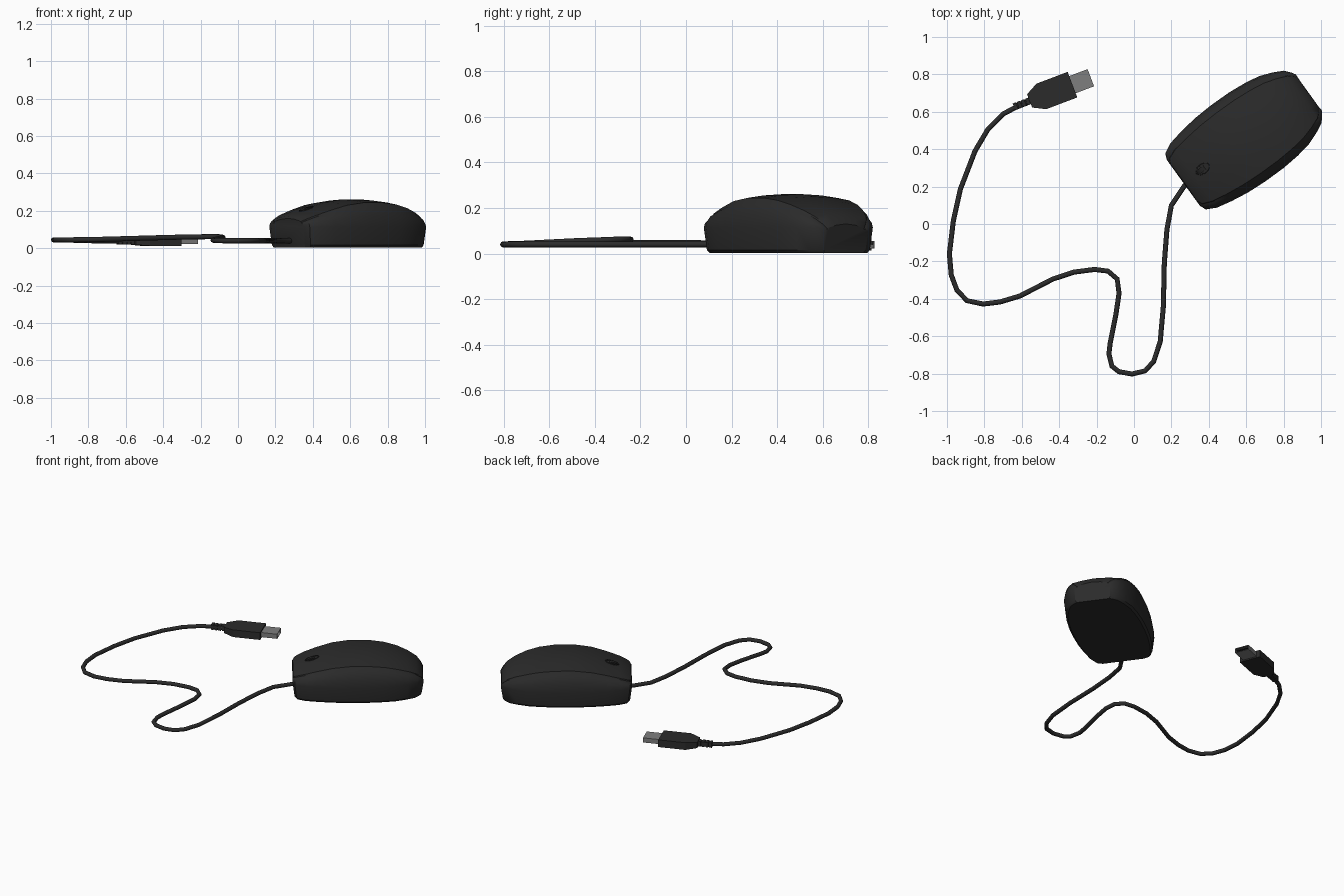
import bpy, bmesh, math
from mathutils import Matrix, Vector

if "Cube" in bpy.data.objects:
    bpy.data.objects.remove(bpy.data.objects["Cube"])


def material(name, r, g, b):
    m = bpy.data.materials.new(name)
    m.diffuse_color = (r, g, b, 1)
    m.use_nodes = True
    m.node_tree.nodes["Principled BSDF"].inputs["Base Color"].default_value = m.diffuse_color
    return m


BLACK = material("black plastic", 0.024, 0.024, 0.024)
DARK = material("dark rubber", 0.017, 0.017, 0.017)
METAL = material("plug metal", 0.21, 0.21, 0.21)


def finish(name, bm, mat, matrix, angle=30):
    bmesh.ops.recalc_face_normals(bm, faces=bm.faces)
    me = bpy.data.meshes.new(name)
    bm.to_mesh(me)
    bm.free()
    me.materials.append(mat)
    for p in me.polygons:
        p.use_smooth = True
    me.set_sharp_from_angle(angle=math.radians(angle))
    ob = bpy.data.objects.new(name, me)
    ob.matrix_world = matrix
    bpy.context.collection.objects.link(ob)
    return ob


def loft(rings):
    """Closed rings bridged by quads and capped at both ends."""
    bm = bmesh.new()
    vs = [[bm.verts.new(p) for p in r] for r in rings]
    n = len(vs[0])
    for a, b in zip(vs, vs[1:]):
        for i in range(n):
            j = (i + 1) % n
            bm.faces.new((a[i], a[j], b[j], b[i]))
    bm.faces.new(vs[0])
    bm.faces.new(vs[-1][::-1])
    return bm


def frame(x, y, z, degrees):
    return Matrix.Translation((x, y, z)) @ Matrix.Rotation(math.radians(degrees), 4, 'Z')


# Mouse shell: stations along its length (position, half width, crown height)
MOUSE = frame(0.59, 0.455, 0, 35.8)
stations = [(-0.402, 0.150, 0.160), (-0.388, 0.185, 0.172), (-0.335, 0.212, 0.193),
            (-0.25, 0.230, 0.220), (-0.15, 0.244, 0.247), (-0.04, 0.250, 0.261),
            (0.08, 0.249, 0.261), (0.18, 0.240, 0.250), (0.26, 0.226, 0.231),
            (0.33, 0.200, 0.206), (0.385, 0.172, 0.178), (0.412, 0.140, 0.152),
            (0.425, 0.118, 0.130)]


def mouse_ring(u, w, h):
    zm = min(0.115, 0.75 * h)              # height of the widest line
    hs = max(h - 0.02, zm + 0.012)         # height of the side seam
    half = [(0.90, 0.003, 0.955), (0.955, 0.016, 0.97), (1.0, zm, 1.0),
            (0.965, zm + 0.45 * (hs - zm), 1.0), (0.89, zm + 0.82 * (hs - zm), 0.997),
            (0.815, hs - 0.004, 0.995), (0.80, hs + 0.003, 0.995),
            (0.45, h - 0.006, 0.99)]
    pts = [(u * k, w * f, z) for f, z, k in half]
    return pts + [(u * 0.99, 0, h)] + [(x, -y, z) for x, y, z in reversed(pts)]


finish("mouse_shell", loft([mouse_ring(*s) for s in stations]), BLACK, MOUSE, 32)

# Scroll wheel and the oblong rim around its slot
bm = bmesh.new()
bmesh.ops.create_cone(bm, cap_ends=True, segments=24, radius1=0.04, radius2=0.04, depth=0.026,
                      matrix=Matrix.Rotation(math.pi / 2, 4, 'X'))
finish("scroll_wheel", bm, DARK, MOUSE @ Matrix.Translation((-0.277, 0, 0.178)))

bm = bmesh.new()
rows = []
for i in range(24):
    a = math.tau * i / 24
    rows.append([bm.verts.new((math.cos(a) * (0.041 + d), math.sin(a) * (0.021 + d), z))
                 for d, z in ((0, -0.006), (0, 0.003), (0.005, 0.003), (0.007, -0.006))])
for a, b in zip(rows, rows[1:] + rows[:1]):
    for j in range(4):
        k = (j + 1) % 4
        bm.faces.new((a[j], b[j], b[k], a[k]))
finish("wheel_slot_rim", bm, DARK,
       MOUSE @ Matrix.Translation((-0.277, 0, 0.211)) @ Matrix.Rotation(math.radians(-17), 4, 'Y'))

# Cable: round tube along a hand-placed path
path = [(0.30, 0.24, .04), (0.267, 0.20, .04), (0.20, 0.10, .04), (0.176, -0.03, .04),
        (0.162, -0.21, .04), (0.157, -0.44, .04), (0.14, -0.63, .04), (0.105, -0.735, .04),
        (0.06, -0.785, .04), (-0.01, -0.802, .04), (-0.08, -0.79, .04), (-0.118, -0.76, .041),
        (-0.134, -0.695, .043), (-0.128, -0.64, .046), (-0.096, -0.48, .054),
        (-0.08, -0.37, .058), (-0.09, -0.294, .061), (-0.139, -0.252, .062),
        (-0.21, -0.243, .061), (-0.32, -0.257, .059), (-0.433, -0.294, .056),
        (-0.61, -0.385, .051), (-0.717, -0.417, .048), (-0.807, -0.428, .046),
        (-0.893, -0.41, .045), (-0.947, -0.353, .045), (-0.977, -0.273, .045),
        (-0.987, -0.16, .045), (-0.966, 0.016, .045), (-0.928, 0.187, .044),
        (-0.85, 0.39, .042), (-0.78, 0.508, .04), (-0.70, 0.588, .038),
        (-0.636, 0.622, .038), (-0.56, 0.652, .038)]
cu = bpy.data.curves.new("cable", 'CURVE')
cu.dimensions = '3D'
cu.bevel_depth = 0.0135
cu.bevel_resolution = 2
cu.use_fill_caps = True
cu.materials.append(BLACK)
sp = cu.splines.new('POLY')
sp.points.add(len(path) - 1)
for p, co in zip(sp.points, path):
    p.co = (*co, 1)
sp.use_smooth = True
cable = bpy.data.objects.new("cable", cu)
bpy.context.collection.objects.link(cable)

# Plug: local x runs from the cable to the metal tip
PLUG = frame(-0.329, 0.745, 0.038, 20.7)


def box_ring(x, w, h):
    return [(x, -w, -h), (x, w, -h), (x, w, h), (x, -w, h)]


finish("plug_grip", loft([box_ring(-0.245, 0.038, 0.020), box_ring(-0.178, 0.073, 0.025),
                          box_ring(0, 0.073, 0.025)]), BLACK, PLUG, 15)

# Strain relief: stepped collars behind the grip
relief = []
for i in range(4):
    x = -0.335 + i * 0.024
    relief += [box_ring(x, 0.018, 0.017), box_ring(x + 0.017, 0.019, 0.017),
               box_ring(x + 0.018, 0.015, 0.014), box_ring(x + 0.023, 0.015, 0.014)]
finish("strain_relief", loft(relief), BLACK, PLUG, 15)

# Metal connector: hollow at the tip, with a contact tongue inside
bm = loft([box_ring(-0.01, 0.049, 0.016), box_ring(0.105, 0.049, 0.016)])
bm.normal_update()
tip = max(bm.faces, key=lambda f: f.calc_center_median().x)
bmesh.ops.inset_region(bm, faces=[tip], thickness=0.004)
bmesh.ops.translate(bm, verts=bmesh.ops.extrude_discrete_faces(bm, faces=[tip])["faces"][0].verts,
                    vec=Vector((-0.07, 0, 0)))
finish("plug_metal", bm, METAL, PLUG, 15)
finish("contact_tongue", loft([box_ring(0.03, 0.043, 0.005), box_ring(0.098, 0.043, 0.005)]),
       DARK, PLUG @ Matrix.Translation((0, 0, 0.006)), 15)
